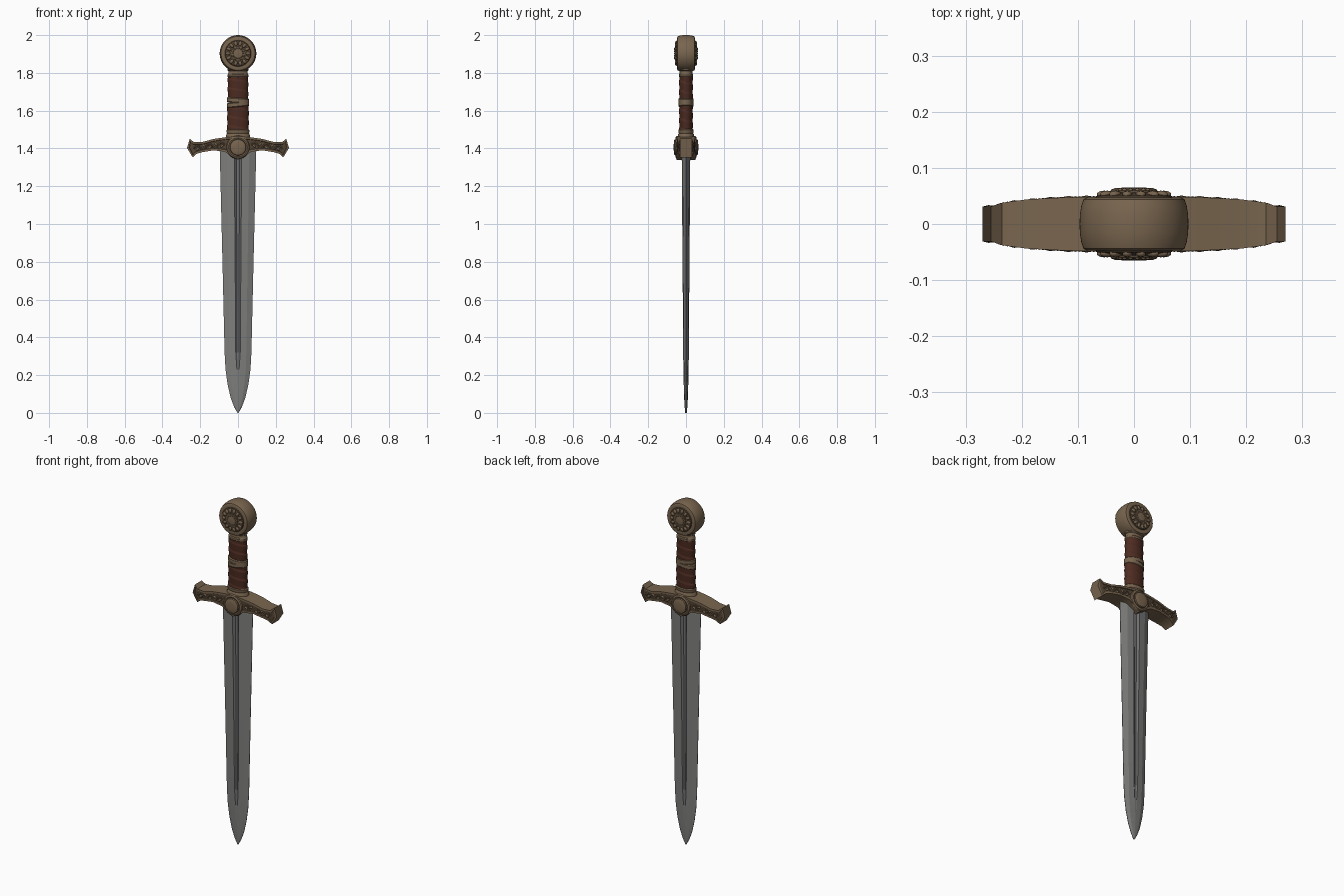
import bpy, bmesh, math
from mathutils import Matrix, Vector

cube = bpy.data.objects.get("Cube")
if cube:
    bpy.data.objects.remove(cube, do_unlink=True)


def material(name, rgb, rough, metal=0.0):
    m = bpy.data.materials.new(name)
    m.use_nodes = True
    m.diffuse_color = (*rgb, 1)
    m.node_tree.nodes["Principled BSDF"].inputs["Base Color"].default_value = (*rgb, 1)
    m.node_tree.nodes["Principled BSDF"].inputs["Roughness"].default_value = rough
    return m


BRONZE = material("aged bronze", (0.19, 0.13, 0.077), 0.6)
DARK = material("dark bronze recess", (0.09, 0.06, 0.035), 0.7)
STEEL = material("blade steel", (0.21, 0.21, 0.205), 0.5)
FULLER = material("fuller steel", (0.16, 0.16, 0.16), 0.5)
LEATHER = material("brown leather", (0.075, 0.025, 0.015), 0.8)


def finish(name, bm, mats, angle=30):
    bmesh.ops.recalc_face_normals(bm, faces=bm.faces)
    mesh = bpy.data.meshes.new(name)
    bm.to_mesh(mesh)
    bm.free()
    obj = bpy.data.objects.new(name, mesh)
    bpy.context.collection.objects.link(obj)
    for m in mats:
        mesh.materials.append(m)
    bpy.ops.object.select_all(action="DESELECT")
    obj.select_set(True)
    bpy.context.view_layer.objects.active = obj
    bpy.ops.object.shade_smooth_by_angle(angle=math.radians(angle))
    return obj


def loft(rings):
    """Skin closed rings of points and cap both ends."""
    bm = bmesh.new()
    rows = [[bm.verts.new(p) for p in ring] for ring in rings]
    n = len(rows[0])
    for a, b in zip(rows, rows[1:]):
        for i in range(n):
            j = (i + 1) % n
            bm.faces.new((a[i], a[j], b[j], b[i]))
    bm.faces.new(rows[0])
    bm.faces.new(rows[-1])
    return bm


def disc(profile, z, steps=48):
    """Turn a (radius, y) profile about the y axis at height z."""
    turns = [2 * math.pi * i / steps for i in range(steps)]
    return loft([[(r * math.cos(t), y, z + r * math.sin(t)) for t in turns]
                 for r, y in profile])


def add_bead(bm, place, turn, size):
    """Add one raised ellipsoid, turned in the face plane."""
    mat = (Matrix.Translation(place) @ Matrix.Rotation(turn, 4, "Y")
           @ Matrix.Diagonal((*size, 1)))
    bmesh.ops.create_uvsphere(bm, u_segments=10, v_segments=6, radius=1, matrix=mat)


# Blade: bevelled edges, flat cheeks and a central fuller
rings = []
for z, w, t, f, d in [(0.0, 0.003, 0.004, 0.001, 0), (0.03, 0.02, 0.007, 0.002, 0),
                      (0.08, 0.039, 0.01, 0.003, 0), (0.15, 0.055, 0.012, 0.004, 0),
                      (0.23, 0.066, 0.014, 0.006, 0.001), (0.32, 0.071, 0.015, 0.012, 0.005),
                      (0.75, 0.081, 0.018, 0.015, 0.008), (1.4, 0.097, 0.023, 0.02, 0.012)]:
    half = [(w, 0.001), (0.62 * w, 0.75 * t), (f, t), (0.4 * f, t - d),
            (-0.4 * f, t - d), (-f, t), (-0.62 * w, 0.75 * t), (-w, 0.001)]
    rings.append([(x, y, z) for x, y in half] + [(x, -y, z) for x, y in reversed(half)])
bm = loft(rings)
for face in bm.faces:
    c = face.calc_center_median()
    if len(face.verts) == 4 and c.z > 0.25 and abs(c.x) < 0.018:
        face.material_index = 1
finish("blade", bm, [STEEL, FULLER], 8)

# Crossguard: flared arms with sunken front and back panels
columns = [(0, 1.465, 0, 1.34, 0.05), (0.04, 1.462, 0.035, 1.36, 0.05),
           (0.07, 1.459, 0.07, 1.383, 0.049), (0.13, 1.45, 0.13, 1.39, 0.047),
           (0.19, 1.434, 0.19, 1.38, 0.044), (0.235, 1.434, 0.22, 1.371, 0.038),
           (0.255, 1.452, 0.24, 1.353, 0.031)]
rings = []
for side, cols in ((-1, columns[:0:-1]), (1, columns)):
    for xt, zt, xb, zb, y in cols:
        xm = 0.27 if xt > 0.25 else (xt + xb) / 2
        edge = [(side * xt, zt), (side * xm, (zt + zb) / 2), (side * xb, zb)]
        rings.append([(x, y, z) for x, z in edge] + [(x, -y, z) for x, z in reversed(edge)])
bm = loft(rings)
bmesh.ops.recalc_face_normals(bm, faces=bm.faces)
for side in (-1, 1):
    panel = [f for f in bm.faces if f.normal.y * side > 0.8]
    bmesh.ops.inset_region(bm, faces=panel, thickness=0.011, depth=0)
    bmesh.ops.inset_region(bm, faces=panel, thickness=0.002, depth=-0.004)
    for f in panel:
        f.material_index = 1
finish("crossguard", bm, [BRONZE, DARK])

# Scrolling vine and leaves along both arms
bm = bmesh.new()
for face in (-1, 1):
    for side in (-1, 1):
        for i in range(26):
            u = i / 25
            x = 0.072 + 0.16 * u
            mid = 1.421 - 0.019 * u
            y = 0.046 - 0.011 * u * u
            wave = math.sin(u * 5 * math.pi)
            place = Vector((side * x, face * y, mid + 0.012 * wave))
            add_bead(bm, place, side * math.cos(u * 5 * math.pi), (0.006, 0.004, 0.0035))
            if i % 5 == 2:
                leaf = Vector((side * x, face * y, mid - 0.007 * wave))
                add_bead(bm, leaf, side * 0.8 * wave, (0.011, 0.005, 0.006))
finish("guard_scrollwork", bm, [BRONZE], 60)

# Central bosses on the guard
for label, s in (("front", -1), ("back", 1)):
    prof = [(0.062, 0.044), (0.058, 0.052), (0.05, 0.056), (0.046, 0.054), (0.043, 0.054),
            (0.041, 0.061), (0.034, 0.064), (0.015, 0.065), (0.001, 0.065)]
    bm = disc([(r, s * y) for r, y in prof], 1.406)
    for f in bm.faces:
        c = f.calc_center_median()
        if 0.042 < math.hypot(c.x, c.z - 1.406) < 0.047:
            f.material_index = 1
    finish(label + "_guard_boss", bm, [BRONZE, DARK])


def sleeve(name, mat, rows, tilt=0.0, ridge=0.0, pitch=0.05):
    """Oval sleeve from (z, half width, half depth) rows, with spiral ridges."""
    rings = []
    for z, rx, ry in rows:
        ring = []
        for i in range(48):
            a = 2 * math.pi * i / 48
            phase = (z / pitch + a / (2 * math.pi)) % 1
            k = 1 + ridge * (phase - 0.5 if phase < 0.85 else (1 - phase) * 3)
            ring.append((rx * k * math.cos(a), ry * k * math.sin(a), z + tilt * math.cos(a)))
        rings.append(ring)
    return finish(name, loft(rings), [mat], 35)


# Grip: leather wraps between bronze collars
for name, low, high, w in (("lower_leather_wrap", 1.485, 1.635, 0.057),
                           ("upper_leather_wrap", 1.65, 1.785, 0.054)):
    rows = [(low + (high - low) * i / 36, w, 0.036) for i in range(37)]
    sleeve(name, LEATHER, rows, 0, 0.09)
sleeve("lower_collar", BRONZE, [(1.45, 0.064, 0.044), (1.475, 0.062, 0.042), (1.48, 0.058, 0.038),
                                (1.488, 0.061, 0.041), (1.497, 0.061, 0.041), (1.502, 0.056, 0.036)])
for name, z, tilt in (("lower_grip_band", 1.633, 0.006), ("upper_grip_band", 1.654, -0.004)):
    sleeve(name, BRONZE, [(z - 0.014, 0.054, 0.034), (z - 0.009, 0.059, 0.039),
                          (z + 0.009, 0.059, 0.039), (z + 0.014, 0.054, 0.034)], tilt)
sleeve("upper_collar", BRONZE, [(1.775, 0.052, 0.034), (1.78, 0.056, 0.038), (1.79, 0.056, 0.038),
                                (1.795, 0.052, 0.034), (1.81, 0.05, 0.034), (1.814, 0.055, 0.038),
                                (1.828, 0.055, 0.038), (1.845, 0.046, 0.034)])

# Pommel: thick disc with a rounded rim
half = [(0.001, 0.046), (0.07, 0.046), (0.084, 0.047), (0.09, 0.044), (0.094, 0.032), (0.0965, 0.016)]
PZ = 1.903
prof = half + [(0.097, 0)] + [(r, -y) for r, y in reversed(half)]
finish("pommel", disc(prof, PZ, 64), [BRONZE], 40)

# Rosettes on both pommel faces: dark bed, petals, seed beads
for label, s in (("front", -1), ("back", 1)):
    bed = [(0.07, 0.045), (0.067, 0.05), (0.038, 0.056), (0.001, 0.056)]
    finish(label + "_rosette_bed", disc([(r, s * y) for r, y in bed], PZ), [DARK])
    button = [(0.036, 0.054), (0.035, 0.059), (0.02, 0.061), (0.001, 0.062)]
    finish(label + "_rosette_button", disc([(r, s * y) for r, y in button], PZ), [BRONZE])
    bm = bmesh.new()
    for i in range(14):
        a = 2 * math.pi * i / 14
        add_bead(bm, Vector((0.053 * math.cos(a), s * 0.0525, PZ + 0.053 * math.sin(a))),
                 -a, (0.014, 0.007, 0.0088))
        add_bead(bm, Vector((0.027 * math.cos(a), s * 0.06, PZ + 0.027 * math.sin(a))),
                 0, (0.004, 0.004, 0.004))
    finish(label + "_rosette_petals", bm, [BRONZE], 60)
